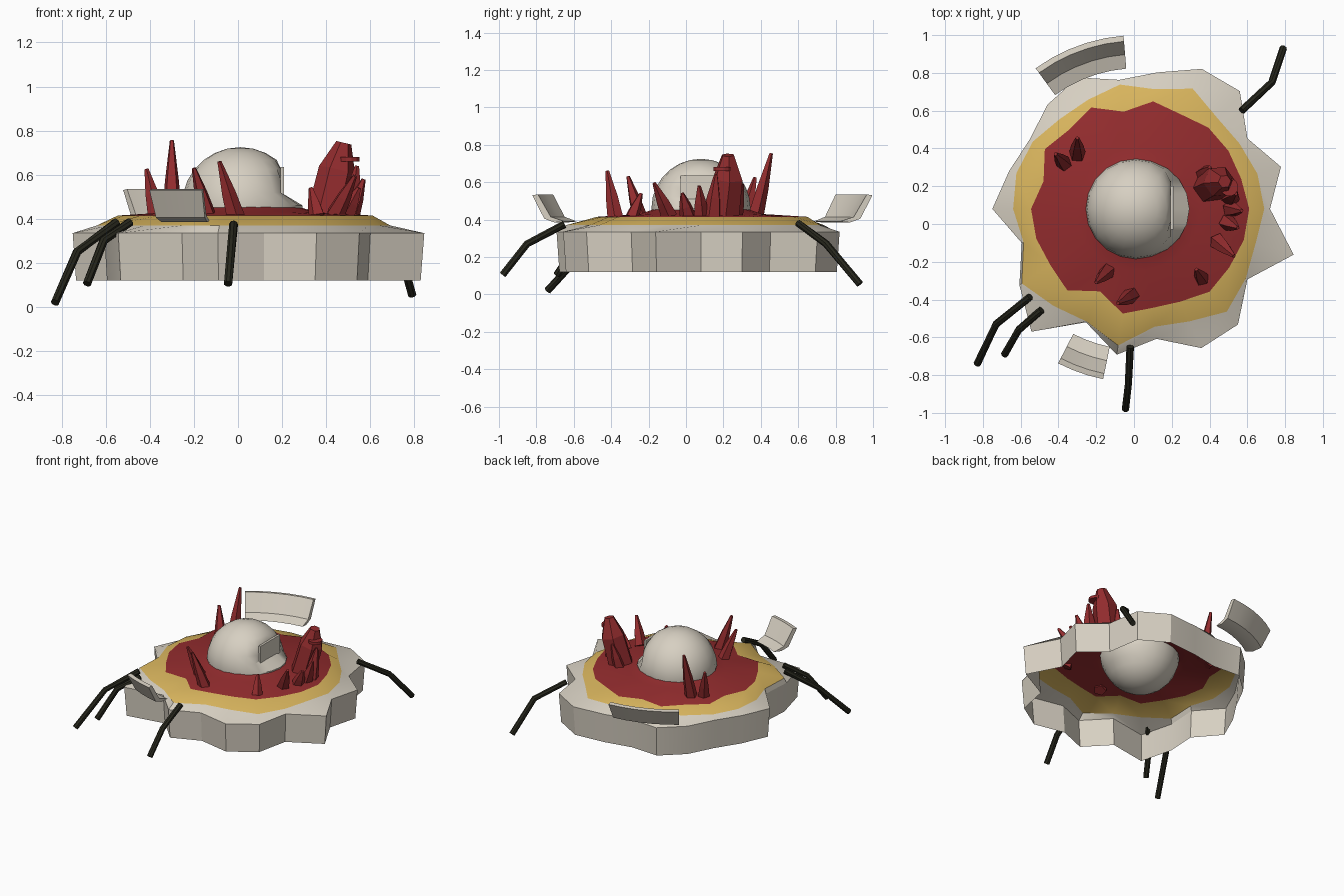
import bpy, bmesh, math
from mathutils import Vector

cube = bpy.data.objects.get("Cube")
if cube:
    bpy.data.objects.remove(cube, do_unlink=True)

CENTRE = Vector((0.02, 0.08, 0))
SEGMENTS = 22


def material(name, rgb):
    mat = bpy.data.materials.new(name)
    mat.use_nodes = True
    mat.diffuse_color = (*rgb, 1)
    mat.node_tree.nodes["Principled BSDF"].inputs["Base Color"].default_value = (*rgb, 1)
    return mat


BONE = material("bone_grey", (0.68, 0.63, 0.54))
GOLD = material("ochre_gold", (0.69, 0.46, 0.11))
RED = material("dark_red", (0.29, 0.025, 0.027))
BLACK = material("leg_black", (0.02, 0.02, 0.012))


def finish(name, bm, mats, smooth=None, fix_normals=True):
    if fix_normals:
        bmesh.ops.recalc_face_normals(bm, faces=bm.faces)
    mesh = bpy.data.meshes.new(name)
    bm.to_mesh(mesh)
    bm.free()
    obj = bpy.data.objects.new(name, mesh)
    bpy.context.collection.objects.link(obj)
    for mat in mats:
        mesh.materials.append(mat)
    if smooth:
        bpy.ops.object.select_all(action="DESELECT")
        obj.select_set(True)
        bpy.context.view_layer.objects.active = obj
        bpy.ops.object.shade_smooth_by_angle(angle=math.radians(smooth))
    return obj


def polar(radius, angle, z):
    return CENTRE + Vector((radius * math.cos(angle), radius * math.sin(angle), z))


def ring(bm, radii, z):
    step = math.tau / SEGMENTS
    return [bm.verts.new(polar(r, i * step, z)) for i, r in enumerate(radii)]


def bridge(bm, a, b, index=0, closed=True):
    for i in range(len(a) if closed else len(a) - 1):
        j = (i + 1) % len(a)
        bm.faces.new((a[i], a[j], b[j], b[i])).material_index = index


def tube(name, points, radii, sides, mat, twist=0.0, smooth=None):
    """Skin a polygonal section along a short path."""
    bm = bmesh.new()
    points = [Vector(p) for p in points]
    rings = []
    for i, p in enumerate(points):
        along = (points[min(i + 1, len(points) - 1)] - points[max(i - 1, 0)]).normalized()
        u = along.cross(Vector((0.3, 0.9, 0.1))).normalized()
        v = along.cross(u)
        angles = [twist + math.tau * k / sides for k in range(sides)]
        rings.append([bm.verts.new(p + radii[i] * (u * math.cos(a) + v * math.sin(a)))
                      for a in angles])
    for a, b in zip(rings, rings[1:]):
        bridge(bm, a, b)
    bm.faces.new(rings[0])
    bm.faces.new(rings[-1])
    return finish(name, bm, [mat], smooth)


# Jagged outlines as radii at even angles around the centre
rim = [.70, .79, .69, .825, .815, .73, .69, .765, .73, .68, .71,
       .77, .64, .745, .86, .66, .78, .695, .81, .81, .69, .86]
gold_edge = [.67, .66, .64, .64, .70, .64, .665, .635, .63, .66, .67,
             .66, .63, .73, .68, .655, .73, .63, .655, .72, .68, .65]
red_edge = [.59, .57, .57, .57, .55, .575, .52, .59, .555, .585, .52,
            .565, .56, .55, .57, .48, .56, .53, .54, .58, .575, .585]

# Open-bottomed outer wall
bm = bmesh.new()
bridge(bm, ring(bm, [r * 0.98 for r in rim], 0.12), ring(bm, rim, 0.335))
finish("outer_wall", bm, [BONE], 30, False)

# Ground in three colour bands
bm = bmesh.new()
levels = [ring(bm, rim, 0.335), ring(bm, gold_edge, 0.37), ring(bm, red_edge, 0.415),
          ring(bm, [0.33] * SEGMENTS, 0.43), ring(bm, [0.24] * SEGMENTS, 0.46)]
for i, band in enumerate((0, 1, 2, 2)):
    bridge(bm, levels[i], levels[i + 1], band)
finish("ground", bm, [BONE, GOLD, RED], 40, False)

# Central dome, flattened on its left side with a flared skirt below
bm = bmesh.new()
bmesh.ops.create_uvsphere(bm, u_segments=20, v_segments=14, radius=0.265)
for vert in bm.verts:
    co = vert.co
    if co.z > 0.03:
        co.x = min(co.x, 0.185)
    elif co.z > -0.07 and co.x > 0.1:
        co.x *= 1.07
    co += Vector((0.01, 0.08, 0.46))
finish("dome", bm, [BONE], 40)

# Flat panel on the dome
bm = bmesh.new()
bmesh.ops.create_cube(bm, size=1)
for vert in bm.verts:
    vert.co = vert.co * Vector((0.016, 0.23, 0.15)) + Vector((0.2, 0.085, 0.56))
finish("dome_panel", bm, [BONE])


# Curved flared panels floating beyond the rim
def flared_panel(name, start, end, steps):
    profile = [(.745, .39), (.82, .415), (.89, .535), (.92, .53), (.855, .405), (.80, .385)]
    bm = bmesh.new()
    sections = []
    for i in range(steps + 1):
        angle = math.radians(start + (end - start) * i / steps)
        sections.append([bm.verts.new(polar(r, angle, z)) for r, z in profile])
    for a, b in zip(sections, sections[1:]):
        bridge(bm, a, b)
    bm.faces.new(sections[0])
    bm.faces.new(sections[-1])
    finish(name, bm, [BONE], 30)


flared_panel("front_panel", -117.3, -101.5, 3)
flared_panel("back_panel", 94.7, 126, 5)

# Bent legs
legs = {
    "front_right_leg_outer": [(-.55, -.385, .385), (-.73, -.53, .25), (-.83, -.74, .02)],
    "front_right_leg_inner": [(-.49, -.455, .385), (-.61, -.56, .30), (-.685, -.69, .105)],
    "front_leg": [(-.02, -.65, .375), (-.03, -.85, .27), (-.045, -.98, .105)],
    "back_left_leg": [(.57, .60, .38), (.73, .75, .27), (.79, .93, .055)],
}
for name, path in legs.items():
    tube(name, path, [.02] * 3, 8, BLACK, smooth=35)

# Red spikes: base, tip, base radius
spikes = [
    ((-.30, .37, .42), (-.30, .455, .755), .045),
    ((-.37, .32, .42), (-.415, .37, .625), .042),
    ((-.14, -.25, .42), (-.20, -.31, .63), .042),
    ((-.01, -.375, .40), (-.085, -.42, .66), .045),
    ((.36, -.29, .41), (.33, -.24, .54), .04),
    ((.44, -.09, .42), (.53, -.17, .595), .045),
    ((.49, .01, .42), (.55, -.02, .54), .045),
    ((.51, .08, .42), (.57, .07, .58), .045),
    ((.51, .14, .42), (.54, .16, .64), .05),
    ((.37, .26, .42), (.40, .30, .59), .045),
]
for i, (base, tip, radius) in enumerate(spikes):
    middle = Vector(base).lerp(Vector(tip), 0.45)
    tube(f"spike_{i + 1}", [base, middle, tip], [radius, radius * 0.75, 0.01],
         5, RED, twist=i * 0.7)

# Large blunt crystal with a small disc cap beside it
tube("large_crystal", [(.40, .20, .41), (.45, .225, .62), (.48, .225, .745)],
     [.09, .085, .035], 6, RED, twist=0.4)
tube("crystal_disc", [(.505, .195, .66), (.505, .195, .68)], [.048] * 2, 12, RED)
